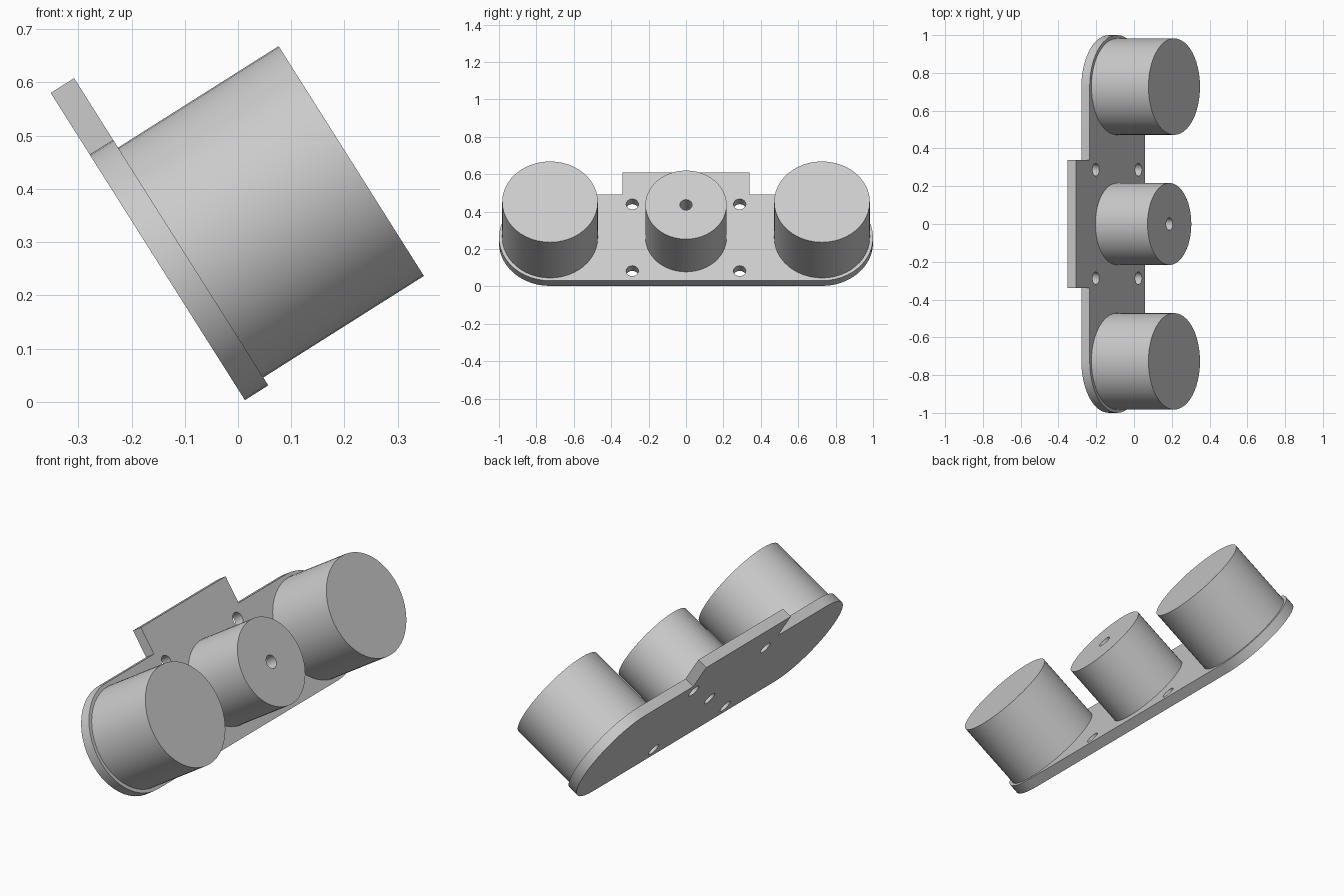
import bpy, bmesh, math
from mathutils import Matrix, Vector

cube = bpy.data.objects.get("Cube")
if cube:
    bpy.data.objects.remove(cube, do_unlink=True)

grey = bpy.data.materials.new("light grey")
grey.use_nodes = True
colour = (0.6, 0.6, 0.6, 1)
grey.diffuse_color = colour
grey.node_tree.nodes["Principled BSDF"].inputs["Base Color"].default_value = colour

# Local frame: x runs along the plate, y up its slope, z out of its front face
TILT = math.radians(32.3)
c, s = math.cos(TILT), math.sin(TILT)
FRAME = Matrix(((0, -s, c, 0.013), (1, 0, 0, 0), (0, c, s, 0.003), (0, 0, 0, 1)))

THICK = 0.052
R = 0.273          # plate end radius, also half its height
END = 1 - R        # centre of the rounded ends
TAB_X, TAB_Y = 0.34, 0.683


def extrude(name, outline, z0, z1):
    """Solid prism from a closed outline, placed in the tilted frame."""
    bm = bmesh.new()
    face = bm.faces.new([bm.verts.new((x, y, z0)) for x, y in outline])
    top = bmesh.ops.extrude_face_region(bm, geom=[face])["geom"]
    verts = [v for v in top if isinstance(v, bmesh.types.BMVert)]
    bmesh.ops.translate(bm, verts=verts, vec=Vector((0, 0, z1 - z0)))
    bmesh.ops.recalc_face_normals(bm, faces=bm.faces)
    mesh = bpy.data.meshes.new(name)
    bm.to_mesh(mesh)
    bm.free()
    mesh.materials.append(grey)
    obj = bpy.data.objects.new(name, mesh)
    obj.matrix_world = FRAME
    bpy.context.collection.objects.link(obj)
    return obj


def arc(x, y, r, start, sweep, n):
    return [(x + r * math.cos(start + sweep * i / n), y + r * math.sin(start + sweep * i / n))
            for i in range(n + 1)]


def circle(x, y, r, n):
    return arc(x, y, r, 0, math.tau, n)[:-1]


def activate(obj):
    bpy.ops.object.select_all(action='DESELECT')
    obj.select_set(True)
    bpy.context.view_layer.objects.active = obj


def drill(obj, x, y):
    """Cut a round screw hole right through the part."""
    cutter = extrude("hole_cutter", circle(x, y, 0.033, 24), -0.1, 0.6)
    cutter.hide_render = True
    mod = obj.modifiers.new("hole", 'BOOLEAN')
    mod.operation, mod.solver, mod.object = 'DIFFERENCE', 'EXACT', cutter
    activate(obj)
    bpy.ops.object.modifier_apply(modifier=mod.name)
    bpy.data.objects.remove(cutter, do_unlink=True)


# Mounting plate: rounded ends and a raised tab on the upper edge
tab = [(TAB_X, 2 * R), (TAB_X, TAB_Y), (-TAB_X, TAB_Y), (-TAB_X, 2 * R)]
right_end = arc(END, R, R, -math.pi / 2, math.pi, 24)
left_end = arc(-END, R, R, math.pi / 2, math.pi, 24)
plate = extrude("mounting_plate", right_end + tab + left_end, 0, THICK)
for x in (-0.287, 0.287):
    for y in (R - 0.211, R + 0.211):
        drill(plate, x, y)
drill(plate, 0, R)

# Two large end drums and the drilled centre drum
drums = [extrude(side + "_drum", circle(x, R, 0.2555, 48), THICK, 0.409)
         for side, x in (("right", -END), ("left", END))]
centre = extrude("centre_drum", circle(0, R, 0.217, 48), THICK, 0.379)
drill(centre, 0, R)

for part in [plate, centre] + drums:
    activate(part)
    bpy.ops.object.shade_smooth_by_angle(angle=math.radians(30))
